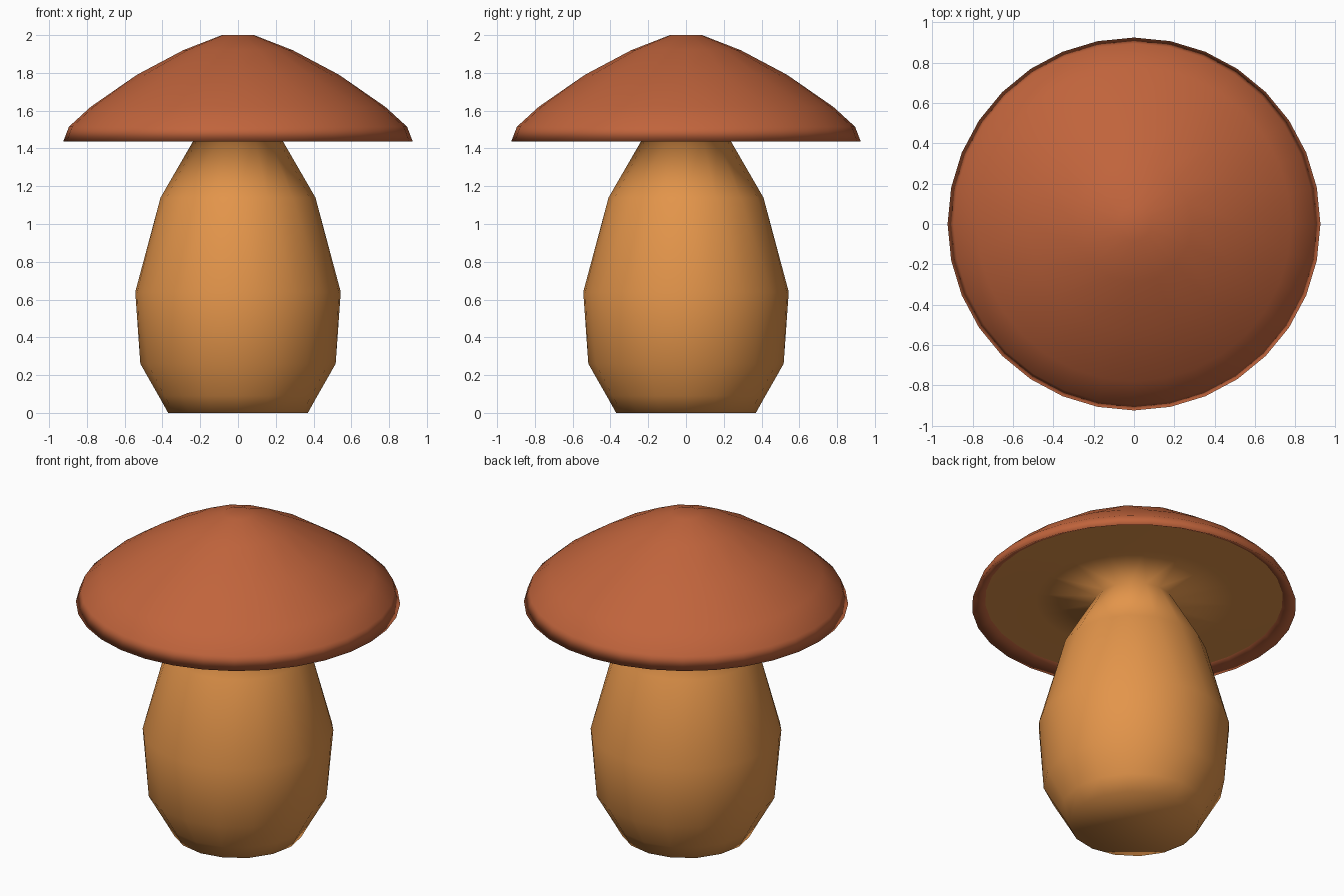
import bpy
import bmesh
from math import cos, sin, tau

if "Cube" in bpy.data.objects:
    bpy.data.objects.remove(bpy.data.objects["Cube"])


def lathe(name, rings, color, cap_start=False, cap_end=False):
    """Stack rings of (radius, z, sides); side counts may halve or double."""
    bm = bmesh.new()
    loops = [[bm.verts.new((r * cos(tau * i / n), r * sin(tau * i / n), z))
              for i in range(n)] for r, z, n in rings]
    for a, b in zip(loops, loops[1:]):
        na, nb = len(a), len(b)
        for i in range(min(na, nb)):
            if na == nb:
                j = (i + 1) % na
                bm.faces.new((a[i], a[j], b[j], b[i]))
            elif na < nb:
                j, m, e = (i + 1) % na, 2 * i + 1, (2 * i + 2) % nb
                bm.faces.new((a[i], b[m], b[2 * i]))
                bm.faces.new((a[i], a[j], b[m]))
                bm.faces.new((a[j], b[e], b[m]))
            else:
                j, m, e = (i + 1) % nb, 2 * i + 1, (2 * i + 2) % na
                bm.faces.new((a[2 * i], a[m], b[i]))
                bm.faces.new((a[m], b[j], b[i]))
                bm.faces.new((a[m], a[e], b[j]))
    if cap_start:
        bm.faces.new(loops[0][::-1])
    if cap_end:
        bm.faces.new(loops[-1])
    for f in bm.faces:
        f.smooth = True
    mesh = bpy.data.meshes.new(name)
    bm.to_mesh(mesh)
    bm.free()
    mat = bpy.data.materials.new(name + "_color")
    mat.diffuse_color = (*color, 1)
    mat.use_nodes = True
    mat.node_tree.nodes["Principled BSDF"].inputs["Base Color"].default_value = mat.diffuse_color
    mesh.materials.append(mat)
    obj = bpy.data.objects.new(name, mesh)
    bpy.context.collection.objects.link(obj)
    return obj


# Stem, flaring at the neck into the underside of the cap
lathe("stem_and_underside", [
    (0.37, 0.0, 16), (0.42, 0.09, 16), (0.517, 0.26, 16), (0.544, 0.64, 32),
    (0.41, 1.14, 16), (0.225, 1.46, 16), (0.56, 1.475, 32), (0.85, 1.48, 32),
], (0.77, 0.30, 0.069), cap_start=True)

# Domed cap with an inward-turned lip
lathe("cap", [
    (0.85, 1.48, 32), (0.925, 1.437, 32), (0.895, 1.515, 32), (0.78, 1.62, 32),
    (0.535, 1.79, 16), (0.29, 1.92, 16), (0.085, 2.0, 16),
], (0.53, 0.127, 0.045), cap_end=True)
